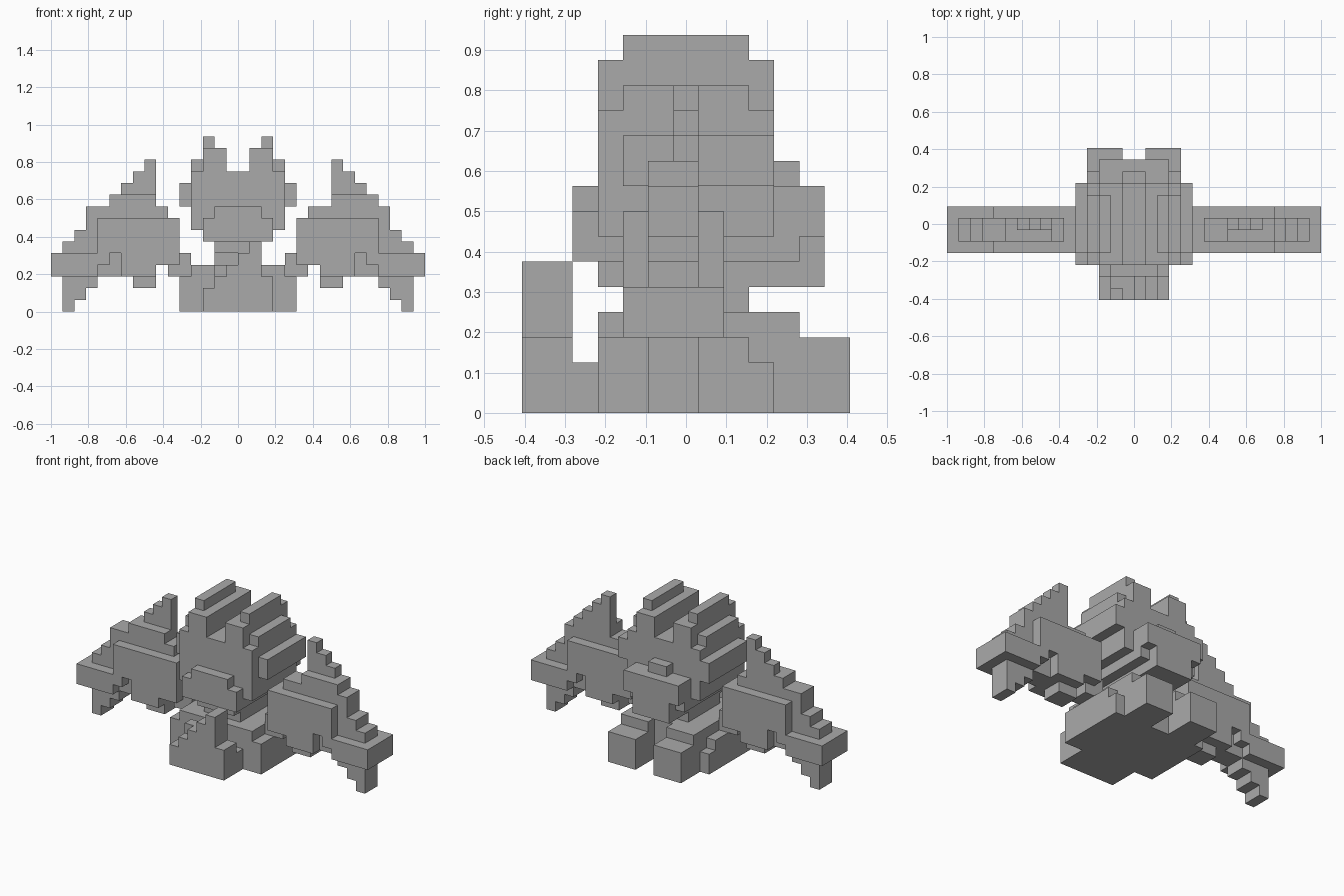
import bpy
import bmesh

U = 1 / 16  # size of one block
DEPTH_MID = 6.5

if "Cube" in bpy.data.objects:
    bpy.data.objects.remove(bpy.data.objects["Cube"], do_unlink=True)

grey = bpy.data.materials.new("plain_grey")
grey.use_nodes = True
colour = (0.4, 0.4, 0.4, 1)
grey.diffuse_color = colour
grey.node_tree.nodes["Principled BSDF"].inputs["Base Color"].default_value = colour

parts = {}      # part name -> set of block cells
filled = set()  # all cells taken so far


def fill(part, xs, ys, zs):
    """Fill a box of cells given as (start, end) ranges."""
    cells = {(x, y, z) for x in range(*xs) for y in range(*ys) for z in range(*zs)}
    parts.setdefault(part, set()).update(cells - filled)
    filled.update(cells)


def centred(part, half, ys, zs):
    fill(part, (-half, half), ys, zs)


def sided(part, side, xs, ys, zs):
    """Fill a box on one side: 1 is the left (+x), -1 the right (-x)."""
    a, b = sorted((xs[0] * side, xs[1] * side))
    fill(part, (a, b), ys, zs)


# Hips and lower body
centred("hips", 5, (3, 10), (0, 2))
centred("hips", 5, (3, 9), (2, 3))
centred("hips", 4, (3, 10), (2, 4))
centred("neck", 2, (4, 9), (4, 5))

# Curled tail at the front, rising in steps
centred("tail", 3, (0, 3), (0, 2))
for step in range(4):
    fill("tail", (step - 2, 3 if step == 0 else 2), (0, 2), (step + 2, step + 3))
fill("tail", (-2, -1), (1, 2), (3, 4))

# Head, snout and back of the head
centred("head", 2, (3, 11), (5, 6))
centred("head", 3, (3, 11), (6, 7))
centred("head", 4, (3, 10), (7, 12))
centred("snout", 3, (2, 3), (6, 8))
centred("snout", 2, (2, 3), (8, 9))
centred("back_tuft", 2, (9, 12), (5, 7))
centred("back_tuft", 3, (10, 12), (7, 9))
centred("back_tuft", 1, (10, 11), (9, 10))

for side, name in ((1, "left"), (-1, "right")):
    # Feet
    foot = name + "_foot"
    sided(foot, side, (1, 4), (10, 13), (0, 3))
    sided(foot, side, (1, 4), (10, 11), (3, 4))

    # Ears and cheek ridge
    ear = name + "_ear"
    sided(ear, side, (1, 3), (3, 10), (12, 14))
    sided(ear, side, (2, 3), (4, 9), (14, 15))
    sided(ear, side, (3, 4), (4, 9), (12, 13))
    sided(name + "_cheek", side, (4, 5), (4, 10), (9, 11))

    # Thick wing panel with notches along its lower edge
    wing = name + "_wing"
    for start, end, low, high in ((5, 7, 4, 8), (7, 10, 3, 8), (10, 11, 5, 8),
                                  (11, 12, 4, 8), (12, 16, 3, 5)):
        sided(wing, side, (start, end), (4, 8), (low, high))

    # Thin wing core: root, stepped edge and lower fringe
    core = name + "_wing_core"
    for start, end, low, high in ((4, 6, 3, 5), (6, 13, 8, 9), (12, 13, 5, 9),
                                  (13, 14, 5, 7), (14, 15, 5, 6), (10, 12, 3, 5),
                                  (7, 9, 2, 3)):
        sided(core, side, (start, end), (5, 7), (low, high))

    # Hanging claw at the wing tip
    for step in range(3):
        sided(name + "_claw", side, (12 + step, 13 + step), (5, 7), (2 - step, 3))

    # Upright spike on the wing
    inner = 8 if side == 1 else 7
    for step in range(4):
        ys = (5, 7) if step == 0 else (6, 7)
        sided(name + "_spike", side, (inner, inner + 4 - step), ys, (9 + step, 10 + step))


def build(name, cells):
    """Make the outer faces of the cells and merge flat neighbours."""
    bm = bmesh.new()
    corners = {}

    def corner(p):
        if p not in corners:
            corners[p] = bm.verts.new((p[0] * U, (p[1] - DEPTH_MID) * U, p[2] * U))
        return corners[p]

    for cell in sorted(cells):
        for axis in range(3):
            for offset in (0, 1):
                near = list(cell)
                near[axis] += 2 * offset - 1
                if tuple(near) in filled:
                    continue
                b, c = (axis + 1) % 3, (axis + 2) % 3
                ring = []
                for db, dc in ((0, 0), (1, 0), (1, 1), (0, 1)):
                    p = list(cell)
                    p[axis] += offset
                    p[b] += db
                    p[c] += dc
                    ring.append(corner(tuple(p)))
                bm.faces.new(ring if offset else ring[::-1])
    bmesh.ops.dissolve_limit(bm, angle_limit=0.01, verts=bm.verts, edges=bm.edges)
    mesh = bpy.data.meshes.new(name)
    bm.to_mesh(mesh)
    bm.free()
    mesh.materials.append(grey)
    bpy.context.scene.collection.objects.link(bpy.data.objects.new(name, mesh))


for part_name, part_cells in parts.items():
    build(part_name, part_cells)
